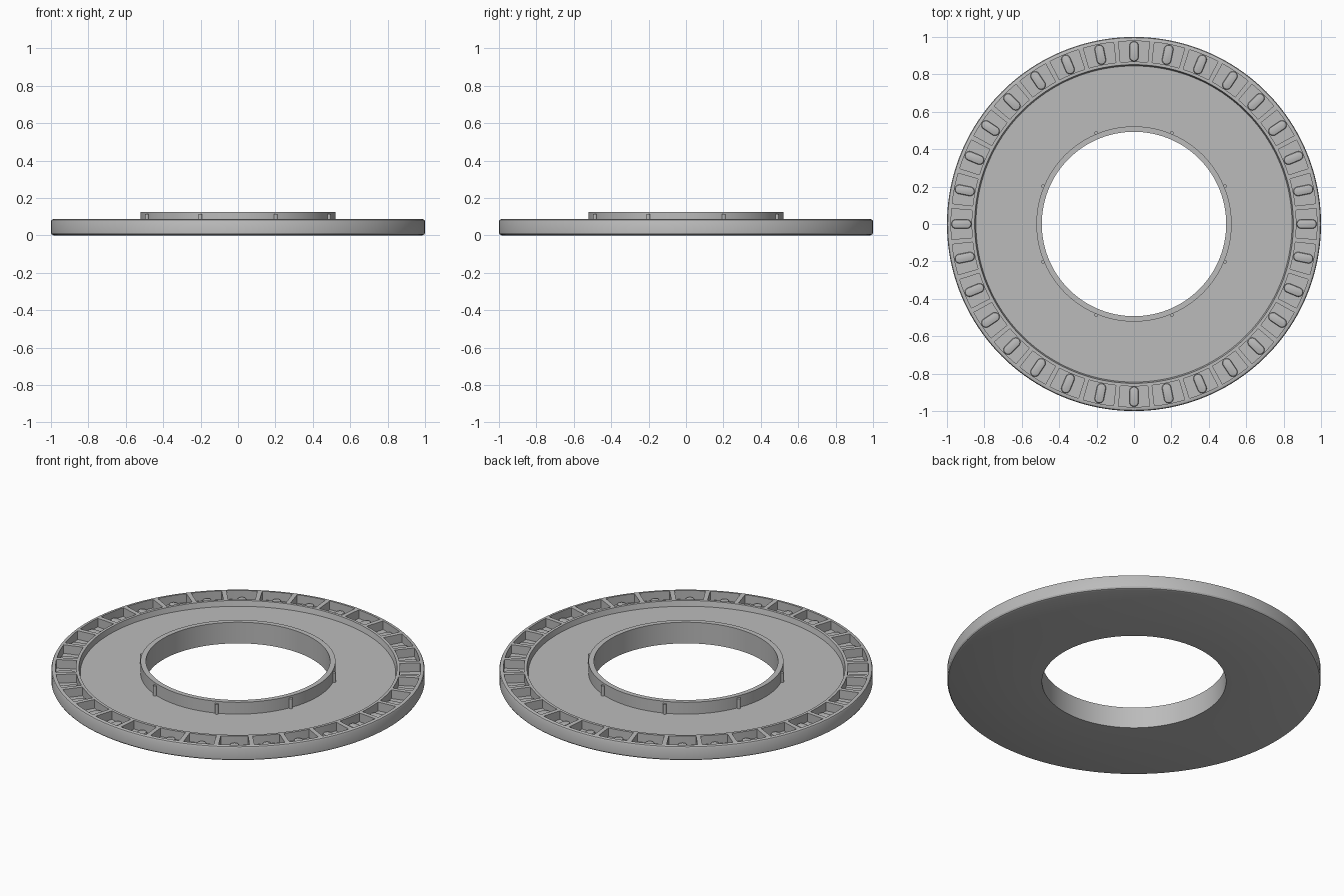
import bpy, bmesh, math
from mathutils import Matrix

if "Cube" in bpy.data.objects:
    bpy.data.objects.remove(bpy.data.objects["Cube"])

grey = bpy.data.materials.new("plain grey")
grey.diffuse_color = (0.5, 0.5, 0.5, 1)
grey.use_nodes = True
grey.node_tree.nodes["Principled BSDF"].inputs["Base Color"].default_value = grey.diffuse_color

POCKETS = 32
FLOOR = 0.035


def make_object(name, bm):
    bmesh.ops.recalc_face_normals(bm, faces=bm.faces)
    mesh = bpy.data.meshes.new(name)
    bm.to_mesh(mesh)
    bm.free()
    mesh.materials.append(grey)
    ob = bpy.data.objects.new(name, mesh)
    bpy.context.collection.objects.link(ob)
    return ob


def select(ob):
    bpy.ops.object.select_all(action='DESELECT')
    ob.select_set(True)
    bpy.context.view_layer.objects.active = ob


def smooth(ob):
    select(ob)
    bpy.ops.object.shade_smooth_by_angle(angle=math.radians(30))


def loft(bm, rings):
    """Closed solid through a stack of equal-length outlines."""
    loops = [[bm.verts.new(p) for p in r] for r in rings]
    for a, b in zip(loops, loops[1:]):
        for i in range(len(a)):
            j = (i + 1) % len(a)
            bm.faces.new((a[i], a[j], b[j], b[i]))
    bm.faces.new(loops[0])
    bm.faces.new(loops[-1])


def obround(half_width, r0, r1, z, n=8):
    """Rounded slot outline running along +x from r0 to r1."""
    pts = []
    for cx, start in ((r1 - half_width, -90), (r0 + half_width, 90)):
        for i in range(n + 1):
            a = math.radians(start + 180 * i / n)
            pts.append((cx + half_width * math.cos(a), half_width * math.sin(a), z))
    return pts


# Turned disc: rounded rim, sunken plate and central collar
profile = [(0.493, 0), (0.985, 0), (0.995, 0.004), (1, 0.012), (1, 0.075),
           (0.996, 0.083), (0.988, 0.086), (0.852, 0.086), (0.845, 0.055),
           (0.522, 0.055), (0.522, 0.125), (0.493, 0.125)]
SEG = 160
bm = bmesh.new()
rings = [[bm.verts.new((r * math.cos(t), r * math.sin(t), z)) for r, z in profile]
         for t in (2 * math.pi * k / SEG for k in range(SEG))]
for k in range(SEG):
    a, b = rings[k], rings[(k + 1) % SEG]
    for i in range(len(profile)):
        j = (i + 1) % len(profile)
        bm.faces.new((a[i], b[i], b[j], a[j]))
disc = make_object("ring_disc", bm)

# Pockets cut into the rim
bm = bmesh.new()
for k in range(POCKETS):
    t = 2 * math.pi * k / POCKETS
    half = math.pi / POCKETS * 0.86
    steps = [half * (i / 3 - 1) for i in range(7)]
    flat = [(0.978 * math.cos(t + s), 0.978 * math.sin(t + s)) for s in steps]
    flat += [(0.868 * math.cos(t + s), 0.868 * math.sin(t + s)) for s in reversed(steps)]
    loft(bm, [[(x, y, z) for x, y in flat] for z in (FLOOR, 0.12)])
cutter = make_object("pocket_cutter", bm)
cutter.hide_render = True
mod = disc.modifiers.new("pockets", 'BOOLEAN')
mod.operation = 'DIFFERENCE'
mod.solver = 'EXACT'
mod.object = cutter
select(disc)
bpy.ops.object.modifier_apply(modifier=mod.name)
bpy.data.objects.remove(cutter)
smooth(disc)

# Rounded oblong pad on each pocket floor
bm = bmesh.new()
for k in range(POCKETS):
    first = len(bm.verts)
    loft(bm, [obround(w, 0.923 - l, 0.923 + l, z) for w, l, z in
              ((0.025, 0.054, FLOOR - 0.003), (0.025, 0.054, FLOOR + 0.009),
               (0.022, 0.051, FLOOR + 0.014), (0.017, 0.046, FLOOR + 0.016))])
    bm.verts.ensure_lookup_table()
    bmesh.ops.rotate(bm, verts=bm.verts[first:],
                     matrix=Matrix.Rotation(2 * math.pi * k / POCKETS, 3, 'Z'))
smooth(make_object("pocket_pads", bm))

# Small pins against the outside of the collar
bm = bmesh.new()
for k in range(8):
    t = math.radians(22.5 + 45 * k)
    bmesh.ops.create_cone(bm, cap_ends=True, segments=16, radius1=0.01, radius2=0.01,
                          depth=0.062, matrix=Matrix.Translation(
                              (0.527 * math.cos(t), 0.527 * math.sin(t), 0.082)))
smooth(make_object("collar_pins", bm))
